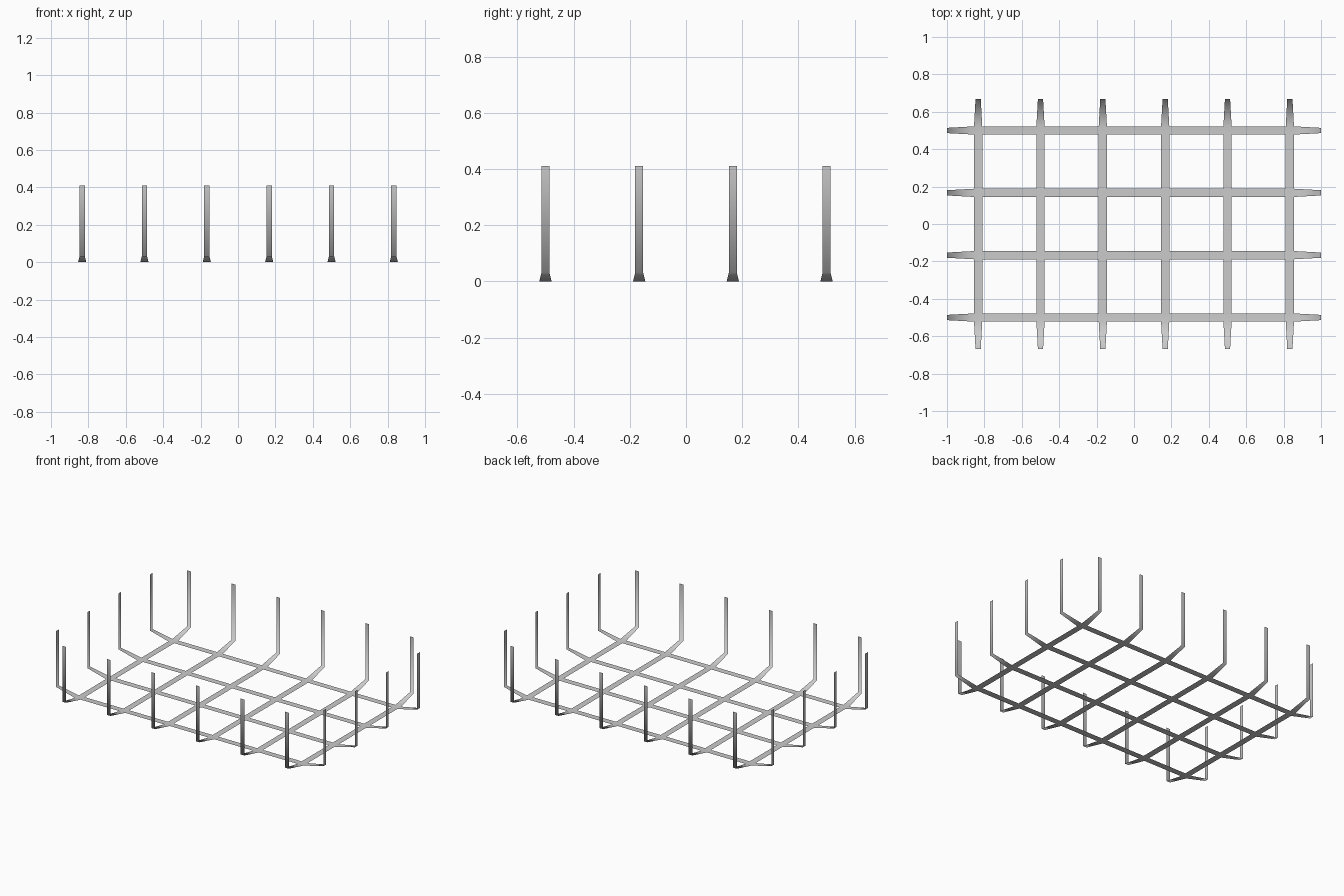
import bpy, bmesh

if "Cube" in bpy.data.objects:
    bpy.data.objects.remove(bpy.data.objects["Cube"])

COLS = [(-5 + 2 * i) / 6 for i in range(6)]   # strips running along y
ROWS = [(-3 + 2 * i) / 6 for i in range(4)]   # strips running along x
HALF, TIP = 0.022, 0.014                      # half widths: floor strip, upright
END_X, END_Y = 1.0, 0.667
KNEE, TOP = 0.032, 0.41

bm = bmesh.new()


def quad(*pts):
    return bm.faces.new([bm.verts.new(p) for p in pts])


def edges(centres):
    return [c + s * HALF for c in centres for s in (-1, 1)]


# flat floor lattice: even intervals lie inside a strip, odd ones between strips
xs, ys = edges(COLS), edges(ROWS)
for i in range(len(xs) - 1):
    for j in range(len(ys) - 1):
        if i % 2 == 0 or j % 2 == 0:
            quad((xs[i], ys[j], 0), (xs[i + 1], ys[j], 0),
                 (xs[i + 1], ys[j + 1], 0), (xs[i], ys[j + 1], 0))


# strip ends: tapered rising foot, then a thin vertical upright
def upright(centre, inner, outer, along_x):
    profile = [(inner, 0, HALF), (outer, KNEE, TIP), (outer, TOP, TIP)]
    for (d0, z0, w0), (d1, z1, w1) in zip(profile, profile[1:]):
        pts = [(d0, centre - w0, z0), (d1, centre - w1, z1),
               (d1, centre + w1, z1), (d0, centre + w0, z0)]
        quad(*[p if along_x else (p[1], p[0], p[2]) for p in pts])


for s in (-1, 1):
    for c in COLS:
        upright(c, s * ys[-1], s * END_Y, False)
    for r in ROWS:
        upright(r, s * xs[-1], s * END_X, True)

bmesh.ops.remove_doubles(bm, verts=bm.verts, dist=0.0005)
bmesh.ops.recalc_face_normals(bm, faces=bm.faces)
# make the floor face up and the uprights face inward
bm.normal_update()
if sum(f.normal.z for f in bm.faces) < 0:
    bmesh.ops.reverse_faces(bm, faces=bm.faces)
for f in bm.faces:
    f.smooth = True

mesh = bpy.data.meshes.new("lattice_basket")
bm.to_mesh(mesh)
bm.free()
basket = bpy.data.objects.new("lattice_basket", mesh)
bpy.context.collection.objects.link(basket)
